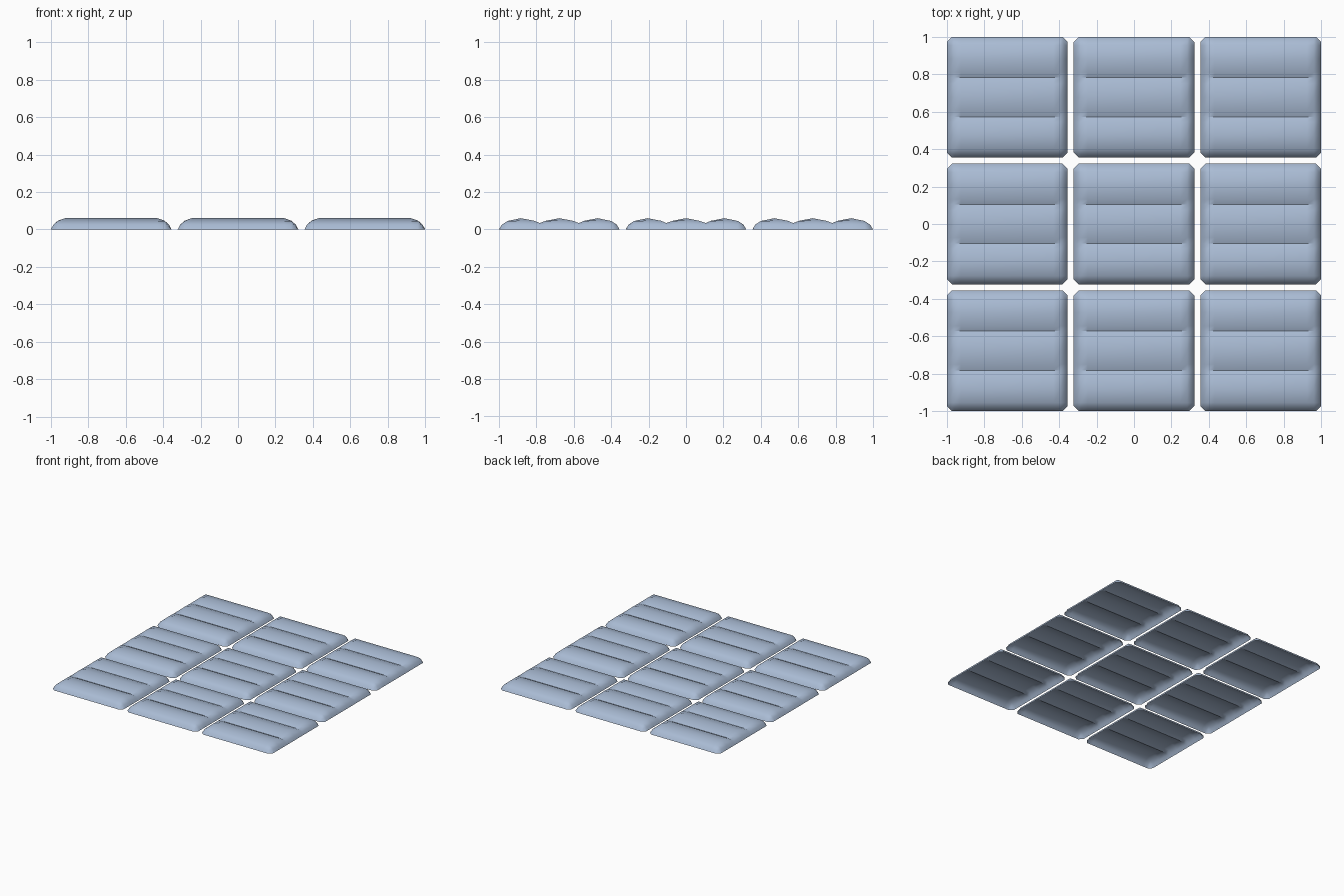
import bpy, bmesh, math

if "Cube" in bpy.data.objects:
    bpy.data.objects.remove(bpy.data.objects["Cube"])

HALF = 0.3225      # half width of one padded tile
PITCH = 0.6775     # spacing between tile centres

# rounded side edges across x, three puffed ribs across y (offset, height)
XP = [(0, 0), (.013, .025), (.038, .047), (.075, .06)]
YP = [(0, 0), (.015, .025), (.045, .045), (.117, .06), (.19, .046), (.2175, .034),
      (.25, .046), (.3225, .06)]
XPROF = [(-HALF + o, z) for o, z in XP] + [(HALF - o, z) for o, z in reversed(XP)]
YPROF = [(-HALF + o, z) for o, z in YP] + [(HALF - o, z) for o, z in reversed(YP[:-1])]

mat = bpy.data.materials.new("pale blue grey")
mat.diffuse_color = (0.40, 0.50, 0.66, 1)
mat.use_nodes = True
mat.node_tree.nodes["Principled BSDF"].inputs["Base Color"].default_value = mat.diffuse_color


def corner_shift(i, j, x, y):
    """Pull the outermost corner points in to give a cut corner."""
    a, b = min(i, len(XPROF) - 1 - i), min(j, len(YPROF) - 1 - j)
    cut = {(0, 0): (.0135, .0135), (0, 1): (0, .027),
           (1, 0): (.027, 0), (1, 1): (.024, .024)}.get((a, b))
    if cut:
        x = math.copysign(HALF - cut[0], x)
        y = math.copysign(HALF - cut[1], y)
    return x, y


def tile_mesh():
    bm = bmesh.new()
    grid = []
    for i, (x, zx) in enumerate(XPROF):
        row = []
        for j, (y, zy) in enumerate(YPROF):
            px, py = corner_shift(i, j, x, y)
            row.append(bm.verts.new((px, py, min(zx, zy))))
        grid.append(row)
    for i in range(len(XPROF) - 1):
        for j in range(len(YPROF) - 1):
            f = bm.faces.new((grid[i][j], grid[i + 1][j],
                              grid[i + 1][j + 1], grid[i][j + 1]))
            f.smooth = True
    # stitched valleys between ribs stay crisp
    for e in bm.edges:
        if all(abs(abs(v.co.y) - .105) < .001 and abs(v.co.x) < HALF - .03 for v in e.verts):
            e.smooth = False
    me = bpy.data.meshes.new("padded_tile")
    bm.to_mesh(me)
    bm.free()
    me.materials.append(mat)
    return me


# three by three layout of open-bottomed tiles
mesh = tile_mesh()
for r in range(3):
    for c in range(3):
        ob = bpy.data.objects.new(f"padded_tile_{r + 1}_{c + 1}", mesh)
        ob.location = ((c - 1) * PITCH, (r - 1) * PITCH, 0)
        bpy.context.collection.objects.link(ob)
